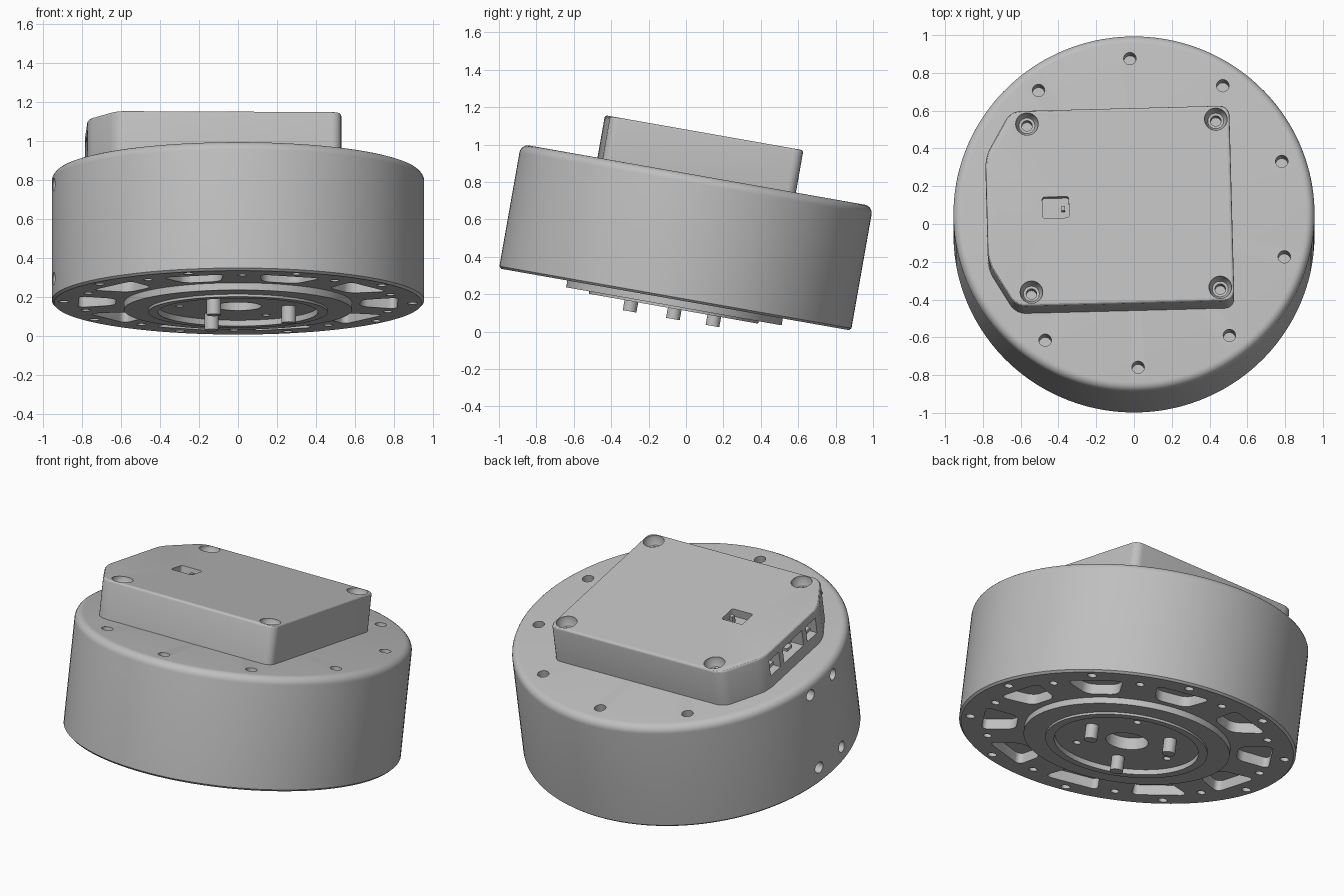
import bpy, bmesh
from math import radians, sin, cos
from mathutils import Matrix, Vector

if "Cube" in bpy.data.objects:
    bpy.data.objects.remove(bpy.data.objects["Cube"])

grey = bpy.data.materials.new("metal_grey")
grey.use_nodes = True
COLOUR = (0.52, 0.52, 0.52, 1)
grey.diffuse_color = COLOUR
grey.node_tree.nodes["Principled BSDF"].inputs["Base Color"].default_value = COLOUR

# Whole unit is leaned back and turned slightly about its own axis
POSE = (Matrix.Translation((0, -0.0585, 0.172))
        @ Matrix.Rotation(radians(-10), 4, 'X') @ Matrix.Rotation(radians(1.5), 4, 'Z'))


def polar(r, deg, z=0):
    return Vector((r * cos(radians(deg)), r * sin(radians(deg)), z))


def lathe(bm, profile, steps=32, centre=(0, 0, 0)):
    """Revolve (radius, height) points about a vertical axis."""
    part = bmesh.new()
    verts = [part.verts.new((r, 0, z)) for r, z in profile]
    edges = [part.edges.new(pair) for pair in zip(verts, verts[1:])]
    bmesh.ops.spin(part, geom=verts + edges, cent=(0, 0, 0), axis=(0, 0, 1),
                   angle=radians(360), steps=steps, use_merge=True)
    bmesh.ops.remove_doubles(part, verts=part.verts[:], dist=0.0005)
    add(bm, part, Matrix.Translation(centre))


def prism(bm, corners, z0, z1, rounding=0.0, top_round=0.0):
    """Extrude an outline, with rounded corners and top rim if wanted."""
    part = bmesh.new()
    part.faces.new([part.verts.new((x, y, z0)) for x, y in corners])
    if rounding:
        bmesh.ops.bevel(part, geom=part.verts[:], offset=rounding, segments=5,
                        profile=0.5, affect='VERTICES')
    out = bmesh.ops.extrude_face_region(part, geom=part.faces[:])["geom"]
    top = [g for g in out if isinstance(g, bmesh.types.BMVert)]
    bmesh.ops.translate(part, verts=top, vec=(0, 0, z1 - z0))
    if top_round:
        rim = [e for e in part.edges if all(v.co.z > z1 - 0.001 for v in e.verts)]
        bmesh.ops.bevel(part, geom=rim, offset=top_round, segments=3,
                        profile=0.5, affect='EDGES')
    add(bm, part)


def cylinder(bm, r, centre, depth, turn=Matrix()):
    part = bmesh.new()
    bmesh.ops.create_cone(part, cap_ends=True, segments=24, radius1=r, radius2=r, depth=depth)
    add(bm, part, Matrix.Translation(centre) @ turn)


def block(bm, centre, size):
    part = bmesh.new()
    bmesh.ops.create_cube(part, size=1, matrix=Matrix.Diagonal((*size, 1)))
    add(bm, part, Matrix.Translation(centre))


def add(bm, part, matrix=Matrix()):
    bmesh.ops.transform(part, matrix=matrix, verts=part.verts[:])
    bmesh.ops.recalc_face_normals(part, faces=part.faces[:])
    mesh = bpy.data.meshes.new("part")
    part.to_mesh(mesh)
    part.free()
    bm.from_mesh(mesh)
    bpy.data.meshes.remove(mesh)


def make(name, bm):
    mesh = bpy.data.meshes.new(name)
    bm.to_mesh(mesh)
    bm.free()
    mesh.materials.append(grey)
    obj = bpy.data.objects.new(name, mesh)
    bpy.context.collection.objects.link(obj)
    return obj


def carve(obj, cutter_bm):
    """Subtract the cutter shapes and bake the result."""
    cutter = make("cutter", cutter_bm)
    cutter.hide_render = True
    mod = obj.modifiers.new("carve", 'BOOLEAN')
    mod.operation, mod.solver, mod.object = 'DIFFERENCE', 'EXACT', cutter
    bpy.context.view_layer.update()
    baked = bpy.data.meshes.new_from_object(
        obj.evaluated_get(bpy.context.evaluated_depsgraph_get()))
    obj.modifiers.clear()
    obj.data = baked
    bpy.data.objects.remove(cutter)


# Round housing with rounded top rim and stepped rotor plate underneath
R, H, F = 0.956, 0.675, 0.045
fillet = [(R - F + F * cos(radians(a)), H - F + F * sin(radians(a))) for a in range(0, 91, 15)]
profile = [(0, 0.05), (0.12, 0.05), (0.12, -0.02), (0.41, -0.02), (0.41, -0.05),
           (0.46, -0.05), (0.46, -0.037), (0.585, -0.037), (0.585, 0),
           (R - 0.012, 0), (R, 0.012)] + fillet + [(0, H)]
bm = bmesh.new()
lathe(bm, profile, 128)
housing = make("housing", bm)

cuts = bmesh.new()
for k in range(10):
    a = 90 + 36 * k
    if k not in (2, 3):                                   # rim holes clear of the box
        cylinder(cuts, 0.033, polar(0.83, a, H), 0.2)
    cylinder(cuts, 0.024, polar(0.815, a, 0), 0.16)       # holes between pockets
    cylinder(cuts, 0.026, polar(0.895, a + 18, 0), 0.16)  # holes outside pockets
    pocket = [polar(r, a + 18 + d).xy for r, d in
              ((0.635, -8.5), (0.835, -11.5), (0.835, 11.5), (0.635, 8.5))]
    prism(cuts, pocket, -0.1, 0.06, rounding=0.045)
for a in (60, 180, 300):                                  # small rotor holes
    cylinder(cuts, 0.022, polar(0.3, a, -0.02), 0.1)
for a in (173, 187):                                      # side screw holes
    for z in (0.1, 0.59):
        turn = Matrix.Rotation(radians(a), 4, 'Z') @ Matrix.Rotation(radians(90), 4, 'Y')
        cylinder(cuts, 0.034, polar(R, a, z), 0.16, turn)
carve(housing, cuts)

# Electronics box with two clipped corners
TOP = 0.905
outline = [(0.518, -0.525), (0.518, 0.525), (-0.64, 0.525),
           (-0.78, 0.285), (-0.78, -0.285), (-0.64, -0.525)]
bm = bmesh.new()
prism(bm, outline, H - 0.02, TOP, rounding=0.05, top_round=0.014)
box = make("electronics_box", bm)

cuts = bmesh.new()
for x in (-0.555, 0.445):                                 # countersunk lid holes
    for y in (-0.452, 0.452):
        lathe(cuts, [(0, 0.79), (0.028, 0.79), (0.028, 0.85), (0.042, 0.85),
                     (0.06, 0.885), (0.06, 0.95), (0, 0.95)], 24, (x, y, 0))
prism(cuts, [(-0.485, -0.057), (-0.345, -0.057), (-0.345, 0.057), (-0.485, 0.057)],
      TOP - 0.05, TOP + 0.05, rounding=0.012)             # lid window
for y, width in ((0.19, 0.1), (0, 0.2), (-0.19, 0.1)):    # connector ports
    block(cuts, (-0.78, y, 0.8), (0.16, width, 0.1))
carve(box, cuts)

# Fittings seen inside the window and ports
bm = bmesh.new()
block(bm, (-0.375, -0.005, TOP - 0.03), (0.02, 0.025, 0.045))
for y in (0.19, 0, -0.19):
    block(bm, (-0.73, y, 0.785), (0.05, 0.05, 0.02))
fittings = make("connector_fittings", bm)

# Three drive pins on the rotor
bm = bmesh.new()
for a in (0, 120, 240):
    cylinder(bm, 0.037, polar(0.26, a, -0.06), 0.09)
pins = make("drive_pins", bm)

for obj in (housing, box, fittings, pins):
    obj.matrix_world = POSE
    bpy.ops.object.select_all(action='DESELECT')
    obj.select_set(True)
    bpy.context.view_layer.objects.active = obj
    bpy.ops.object.shade_smooth_by_angle(angle=radians(30))
